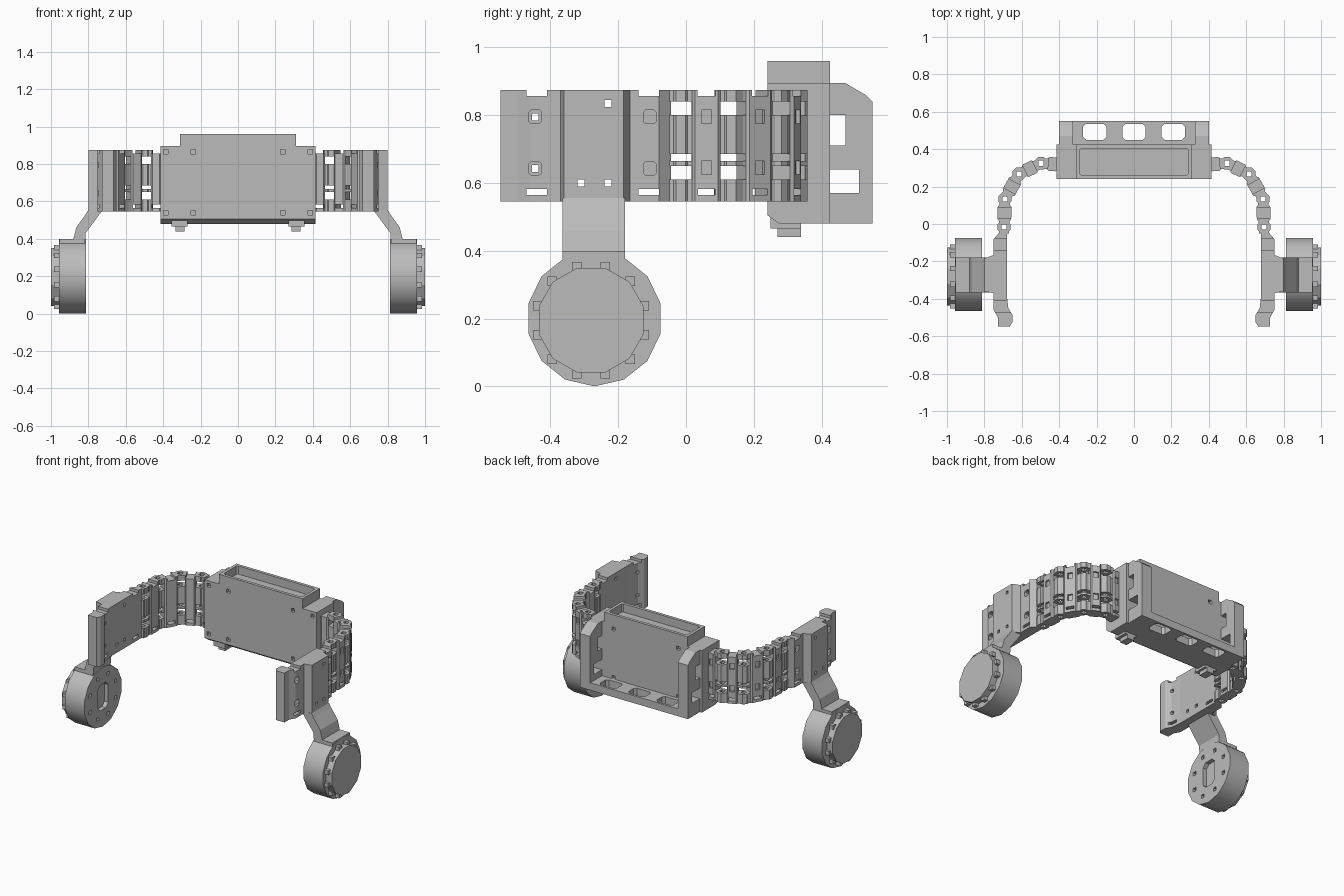
import bpy, bmesh, math
from mathutils import Matrix, Vector

cube = bpy.data.objects.get("Cube")
if cube:
    bpy.data.objects.remove(cube, do_unlink=True)

grey = bpy.data.materials.new("plain grey")
grey.use_nodes = True
colour = (0.5, 0.5, 0.5, 1)
grey.diffuse_color = colour
grey.node_tree.nodes["Principled BSDF"].inputs["Base Color"].default_value = colour

PLACE = {"x": lambda a, b, h: (h, a, b),
         "y": lambda a, b, h: (a, h, b),
         "z": lambda a, b, h: (a, b, h)}


def add_prism(bm, points, axis, low, high):
    place = PLACE[axis]
    bottom = [bm.verts.new(place(a, b, low)) for a, b in points]
    top = [bm.verts.new(place(a, b, high)) for a, b in points]
    bm.faces.new(bottom)
    bm.faces.new(top)
    n = len(points)
    for i in range(n):
        j = (i + 1) % n
        bm.faces.new((bottom[i], bottom[j], top[j], top[i]))


def rect(a0, a1, b0, b1, cut=0):
    if not cut:
        return [(a0, b0), (a1, b0), (a1, b1), (a0, b1)]
    return [(a0 + cut, b0), (a1 - cut, b0), (a1, b0 + cut), (a1, b1 - cut),
            (a1 - cut, b1), (a0 + cut, b1), (a0, b1 - cut), (a0, b0 + cut)]


def circle(a, b, r, n):
    return [(a + r * math.cos(math.tau * (i + .5) / n),
             b + r * math.sin(math.tau * (i + .5) / n)) for i in range(n)]


def mesh_object(label, items):
    bm = bmesh.new()
    for item in items:
        add_prism(bm, *item)
    bmesh.ops.recalc_face_normals(bm, faces=bm.faces)
    mesh = bpy.data.meshes.new(label)
    bm.to_mesh(mesh)
    bm.free()
    made = bpy.data.objects.new(label, mesh)
    bpy.context.scene.collection.objects.link(made)
    return made


def build(name, prisms, *cut_groups, mirror=True, matrix=None):
    """Make one part from prisms, subtract each group of cuts, then mirror it."""
    obj = mesh_object(name, prisms)
    obj.data.materials.append(grey)
    for cuts in cut_groups:
        cutter = mesh_object("cutter", cuts)
        cutter.hide_render = True
        mod = obj.modifiers.new("cut", "BOOLEAN")
        mod.operation, mod.solver, mod.object = "DIFFERENCE", "EXACT", cutter
        graph = bpy.context.evaluated_depsgraph_get()
        result = bpy.data.meshes.new_from_object(obj.evaluated_get(graph))
        obj.modifiers.clear()
        obj.data = result
        bpy.data.objects.remove(cutter, do_unlink=True)
    if matrix:
        obj.data.transform(matrix)
    if mirror:
        obj.modifiers.new("mirror", "MIRROR").use_axis[0] = True
    return obj


# Central housing with an open tray on top and screw recesses
housing_profile = [(.275, .48), (.425, .48), (.425, .895), (.24, .895), (.24, .505)]
screws = [(rect(sx * x - .012, sx * x + .012, z - .012, z + .012), "y", lo, hi)
          for sx in (-1, 1) for x in (.24, .385) for z in (.54, .865)
          for lo, hi in ((.2, .26), (.405, .45)) if not (x > .3 and lo > .3)]
build("housing", [(housing_profile, "x", -.415, .415)], screws, mirror=False)
build("top_tray", [(rect(-.31, .31, .24, .425), "z", .89, .96)],
      [(rect(-.29, .29, .26, .405, .01), "z", .905, 1)], mirror=False)

# Rear cradle: slotted floor, chamfered cheeks, small feet
slots = [(rect(x - .062, x + .062, .45, .535, .015), "z", .4, .6) for x in (-.21, 0, .21)]
build("cradle_floor", [(rect(-.4, .4, .41, .55), "z", .48, .53)], slots, mirror=False)
cheek = [(.41, .48), (.55, .48), (.55, .84), (.53, .86), (.47, .895), (.41, .895)]
windows = [(rect(.425, .47, .71, .8), "x", .2, .6),
           (rect(.425, .51, .57, .64), "x", .2, .6)]
build("cradle_cheek", [(cheek, "x", .325, .4)], windows)
build("foot", [(rect(.27, .355, .25, .34), "z", .465, .52),
               (rect(.285, .335, .27, .34), "z", .44, .47)])

# Hinged chain on each side
LOW, HIGH = .545, .875
LUGS = ((LOW, .61), (.65, .665), (.685, .8), (.84, HIGH))
pivots = [Vector(p) for p in ((.41, .318), (.497, .325), (.615, .267), (.69, .134), (.695, -.016))]


def link(name, start, end, trim_start, trim_end, lug_start=True):
    span = end - start
    length = span.length
    a, b = trim_start, length - trim_end
    plate = rect(a, b, -.037, .037, .008)
    middle = (a + b) / 2
    cuts = [(rect(middle - .025, middle + .025, -.1, .1), "z", .564, .582),
            (rect(middle - .027, middle + .027, -.1, .1), "z", .857, .9)]
    cuts += [(rect(middle - .015, middle + .015, .025, .1), "z", z - .02, z + .02)
             for z in (.645, .795)]
    turn = Matrix.Translation((start.x, start.y, 0)) @ Matrix.Rotation(
        math.atan2(span.y, span.x), 4, "Z")
    build(name, [(plate, "z", LOW, HIGH)], cuts, matrix=turn)
    lugs = [(rect(b - .005, length - .02, -.028, .028), "z", lo, hi) for lo, hi in LUGS]
    if lug_start:
        lugs += [(rect(.02, a + .005, -.028, .028), "z", lo, hi) for lo, hi in LUGS]
    build(name + "_lugs", lugs, matrix=turn)


link("body_link", pivots[0], pivots[1], 0, .035, False)
for name, i in (("inner_link", 1), ("middle_link", 2), ("outer_link", 3)):
    link(name, pivots[i], pivots[i + 1], .033, .033)
for i, p in enumerate(pivots[1:]):
    build("hinge_knuckle_%d" % (i + 1),
          [(circle(p.x, p.y, .037, 8), "z", lo, hi) for lo, hi in LUGS],
          [(circle(p.x, p.y, .02, 4), "z", .4, 1)])

# Front arm plate with notches, recesses and small through holes
arm = [(.68, -.045), (.72, -.045), (.75, -.08), (.75, -.165), (.8, -.185), (.8, -.36),
       (.75, -.37), (.75, -.46), (.728, -.5), (.728, -.548), (.665, -.548), (.65, -.525),
       (.65, -.485), (.672, -.45), (.68, -.38)]
notches = [(rect(y - .03, y + .03, lo, hi), "x", .5, 1)
           for y in (-.44, -.11) for lo, hi in ((.565, .582), (.857, .9))]
notches += [(rect(y - .018, y + .018, z - .02, z + .02, .006), "x", .715, 1)
            for y in (-.445, -.107) for z in (.643, .795)]
holes = [(rect(y - .01, y + .01, z - .01, z + .01), "x", .5, 1)
         for y, z in ((-.445, .643), (-.445, .795), (-.23, .6), (-.31, .6), (-.23, .835))]
build("arm_plate", [(arm, "z", LOW, HIGH)], notches, holes)
build("arm_lugs", [(rect(.667, .723, -.05, -.03), "z", lo, hi) for lo, hi in LUGS])

# Slanted leg down to the wheel
leg = [(.72, .555), (.8, .555), (.815, .53), (.865, .46), (.88, .4), (.88, .34),
       (.82, .34), (.815, .43), (.73, .545)]
build("leg", [(leg, "y", -.365, -.18)])

# Wheel drum with a recessed inner face
CY, CZ = -.27, .2
drum_cuts = [(rect(CY - .055, CY + .055, CZ - .085, CZ + .085, .025), "x", .7, .84)]
for y, z in circle(CY, CZ, .145, 8):
    drum_cuts.append((rect(y - .012, y + .012, z - .012, z + .012), "x", .7, .83))
drum = build("wheel_drum", [(circle(CY, CZ, .2, 14), "x", .812, .957)], drum_cuts)
build("wheel_top_block", [(rect(-.365, -.18, .34, .398), "x", .82, .955)])

# Outer wheel cap with a crown of teeth
build("wheel_cap", [(circle(CY - .01, CZ - .005, .16, 12), "x", .95, 1)])
build("cap_teeth", [(rect(y - .014, y + .014, z - .014, z + .014), "x", .95, .985)
                    for y, z in circle(CY - .01, CZ - .005, .163, 12)])

bpy.ops.object.select_all(action="DESELECT")
drum.select_set(True)
bpy.context.view_layer.objects.active = drum
bpy.ops.object.shade_smooth_by_angle(angle=math.radians(30))
